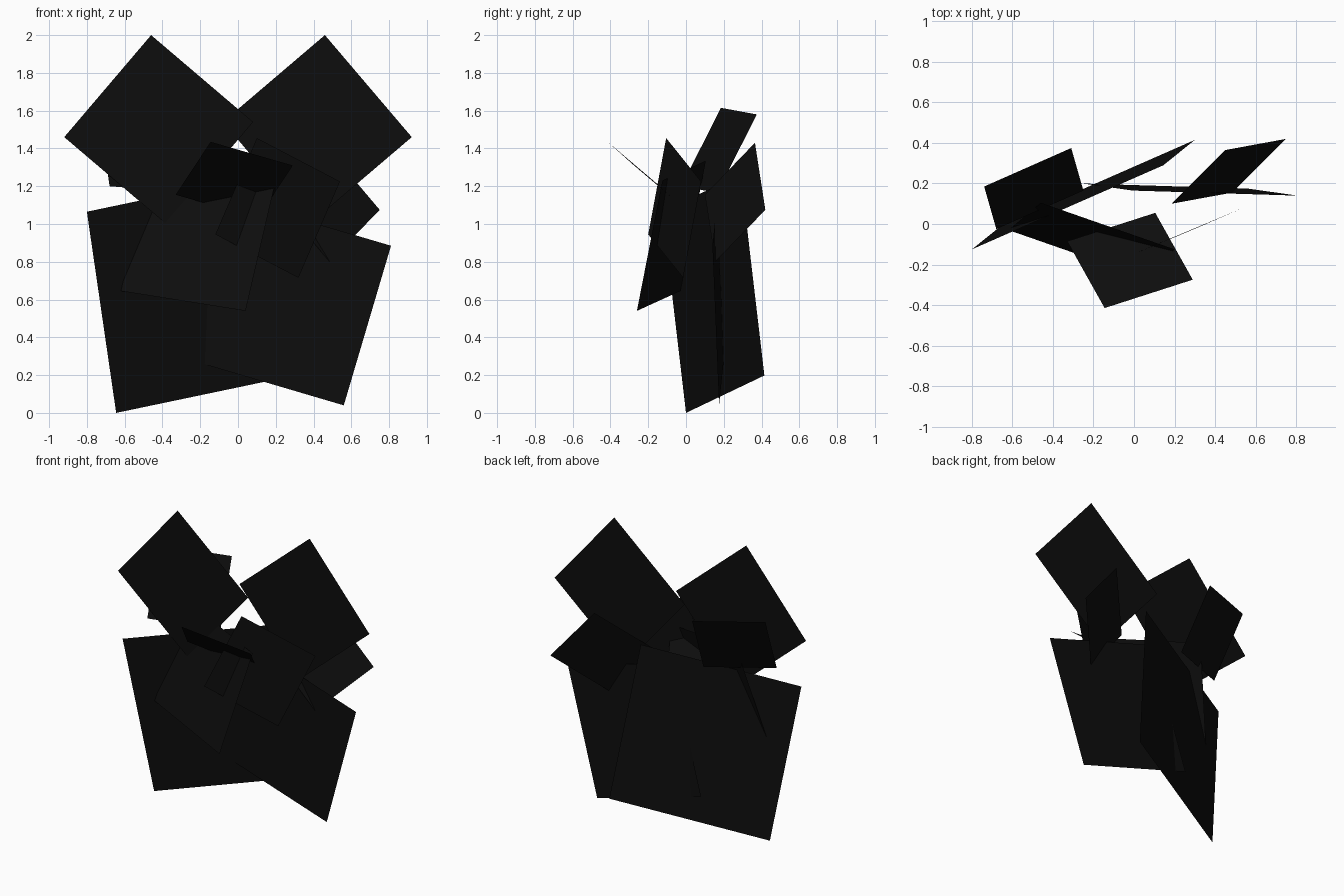
import bpy
from mathutils import Vector

if "Cube" in bpy.data.objects:
    bpy.data.objects.remove(bpy.data.objects["Cube"])

# One flat near-black colour for every panel
black = bpy.data.materials.new("soft_black")
black.diffuse_color = (0.004, 0.004, 0.004, 1)
black.use_nodes = True
black.node_tree.nodes["Principled BSDF"].inputs["Base Color"].default_value = black.diffuse_color


def panel(name, corner, side_a, side_b):
    """Flat four-sided panel from one corner and its two neighbouring corners."""
    c, a, b = Vector(corner), Vector(side_a), Vector(side_b)
    mesh = bpy.data.meshes.new(name)
    mesh.from_pydata([c, a, a + b - c, b], [], [(0, 1, 2, 3)])
    mesh.materials.append(black)
    obj = bpy.data.objects.new(name, mesh)
    bpy.context.collection.objects.link(obj)
    return obj


# Two mirrored upright squares at the top, slightly offset in depth
for name, s, y in (("upper_left_panel", 1, -0.005), ("upper_right_panel", -1, 0.13)):
    panel(name, (-0.46 * s, y, 2.0), (-0.92 * s, y, 1.46), (0.08 * s, y, 1.54))

# Large lower panels
panel("lower_left_panel", (-0.645, 0.0, 0.0), (0.30, 0.415, 0.198), (-0.80, -0.125, 1.065))
panel("lower_right_panel", (0.56, 0.175, 0.04), (0.81, 0.14, 0.885), (-0.255, 0.20, 0.28))

# Medium panels crossing through the middle
panel("front_middle_panel", (-0.62, -0.03, 0.645), (0.04, -0.26, 0.54), (-0.46, 0.105, 1.335))
panel("cross_middle_panel", (0.10, -0.105, 1.455), (-0.12, -0.20, 0.945), (0.54, 0.08, 1.225))

# Small tilted panels
panel("front_small_panel", (-0.145, -0.415, 1.435), (-0.33, -0.085, 1.155), (0.29, -0.275, 1.31))
panel("back_left_small_panel", (-0.74, 0.185, 1.615), (-0.68, -0.025, 1.20), (-0.31, 0.375, 1.58))
panel("back_right_small_panel", (0.75, 0.42, 1.075), (0.45, 0.365, 1.43), (0.485, 0.155, 0.80))
